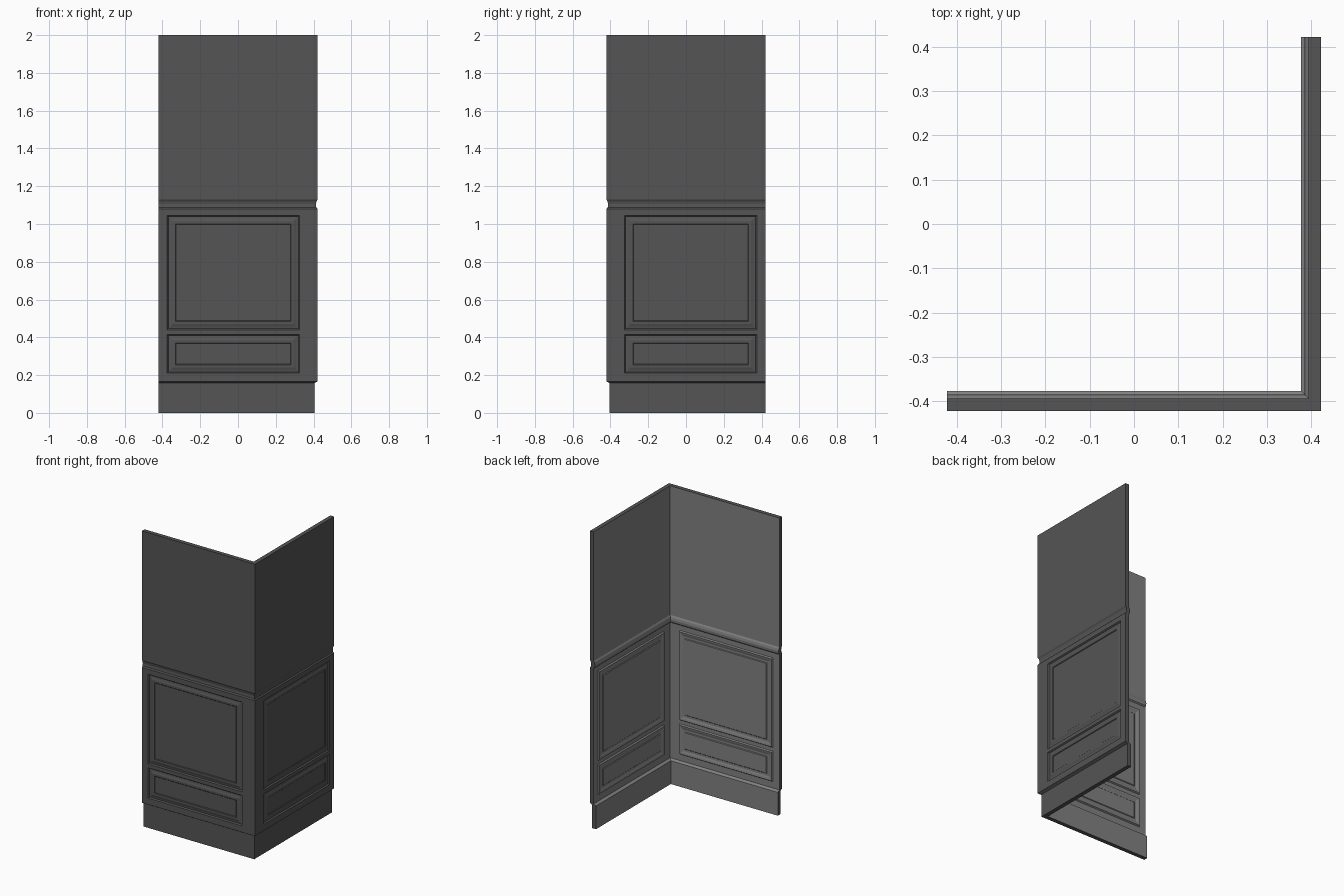
import bpy, bmesh

if "Cube" in bpy.data.objects:
    bpy.data.objects.remove(bpy.data.objects["Cube"], do_unlink=True)

H = 0.4215           # half width of the corner
T = 0.028            # wall thickness
COLUMNS = (-H, -0.375, 0.325)
# wall profile: (shift towards the room, height)
PROFILE = [(0.017, 0), (0.017, 0.157), (0, 0.167), (0, 0.21), (0, 0.415),
           (0, 0.44), (0, 1.045), (0, 1.08), (0.007, 1.087), (0.009, 1.105),
           (0.006, 1.12), (0, 1.13), (0, 2)]
PANEL_ROWS = (3, 5)  # profile segments that hold a moulded panel
MOULDING = [(0.006, 0.008), (0.012, -0.002), (0.012, -0.004),
            (0.014, 0), (0.004, 0.004)]


def material(name, value):
    m = bpy.data.materials.new(name)
    m.use_nodes = True
    colour = (value, value, value, 1)
    m.diffuse_color = colour
    m.node_tree.nodes["Principled BSDF"].inputs["Base Color"].default_value = colour
    return m


MATERIALS = [material("dark_grey", 0.09), material("light_grey", 0.22)]


def build_wall(name, place):
    bm = bmesh.new()
    panels = []

    # inner and outer skins, split into columns and rows
    def skin(depth):
        rows = []
        for d, z in PROFILE:
            w = d + depth
            rows.append([bm.verts.new(place(u, w, z)) for u in COLUMNS + (H - w,)])
        return rows

    outer, inner = skin(0), skin(T)
    for rows, index in ((outer, 0), (inner, 1)):
        for r in range(len(rows) - 1):
            for c in range(len(COLUMNS)):
                f = bm.faces.new((rows[r][c], rows[r][c + 1],
                                  rows[r + 1][c + 1], rows[r + 1][c]))
                f.material_index = index
                if c == 1 and r in PANEL_ROWS:
                    panels.append((f, 1 if index else -1))

    # top, bottom and free end
    for r in (0, -1):
        for c in range(len(COLUMNS)):
            bm.faces.new((outer[r][c], outer[r][c + 1], inner[r][c + 1], inner[r][c]))
    for r in range(len(PROFILE) - 1):
        bm.faces.new((outer[r][0], outer[r + 1][0], inner[r + 1][0], inner[r][0]))
    bmesh.ops.recalc_face_normals(bm, faces=bm.faces[:])

    # panel mouldings, raised inside and sunk outside
    for face, sign in panels:
        for width, depth in MOULDING:
            bmesh.ops.inset_individual(bm, faces=[face], thickness=width,
                                       depth=depth * sign, use_even_offset=True)

    mesh = bpy.data.meshes.new(name)
    bm.to_mesh(mesh)
    bm.free()
    for m in MATERIALS:
        mesh.materials.append(m)
    obj = bpy.data.objects.new(name, mesh)
    bpy.context.collection.objects.link(obj)


build_wall("front_wall", lambda u, w, z: (u, w - H, z))
build_wall("side_wall", lambda u, w, z: (H - w, -u, z))
